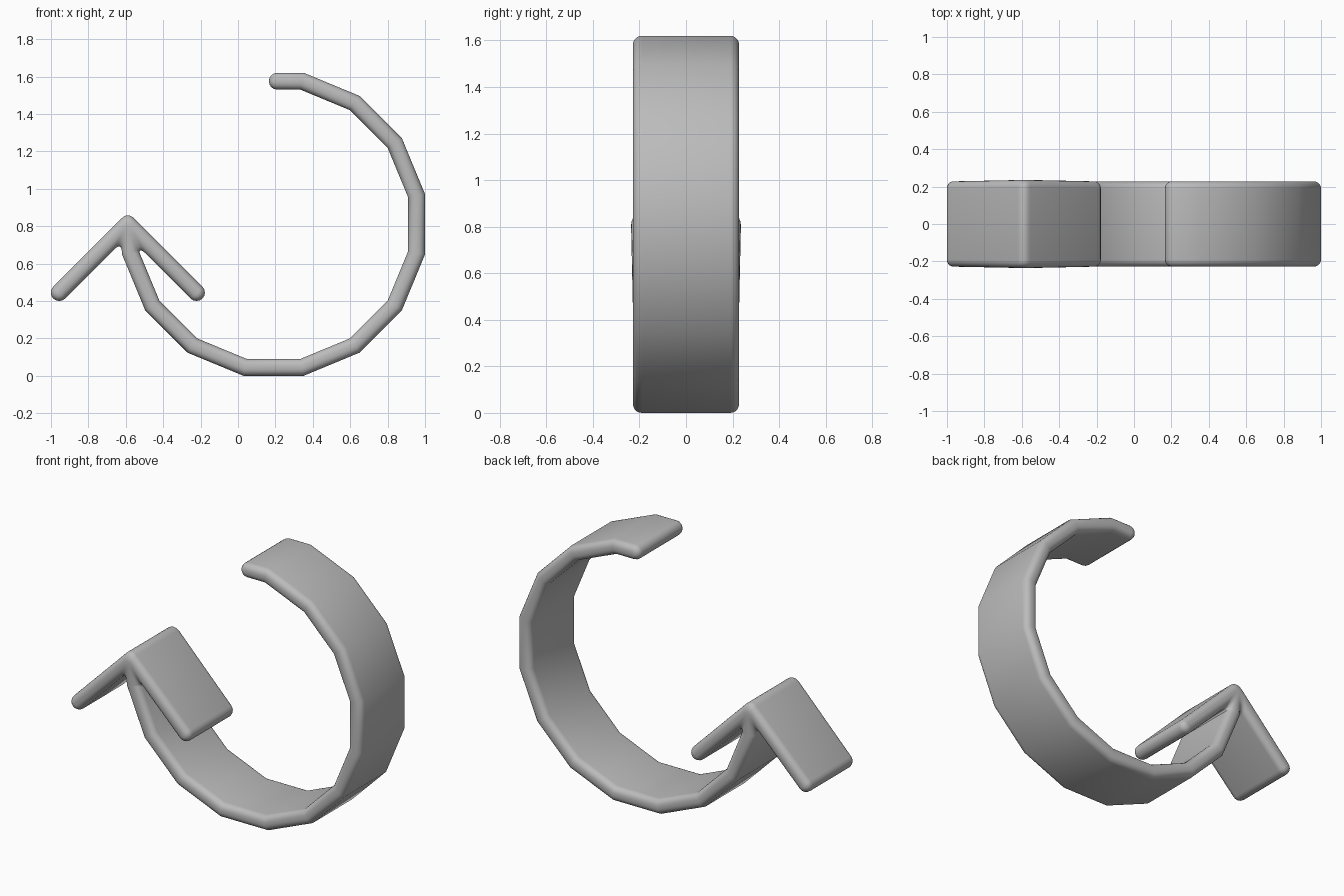
import bpy, bmesh, math
from mathutils import Vector

cube = bpy.data.objects.get("Cube")
if cube:
    bpy.data.objects.remove(cube, do_unlink=True)

HALF = 0.045        # half thickness of the band
WIDTH = 0.228       # half width of the band
EDGE = 0.038        # rounding of the long edges
CENTRE = Vector((0.19, 0.81))
RADIUS = 0.78

# Centre lines: a sixteen-sided hoop ending in a two-armed arrow head
joint = Vector((-0.589, 0.812))
arms = [joint + Vector((s * 0.367, -0.367)) for s in (-1, 1)]
hoop = [Vector((0.21, 1.575))]
for i in range(12):
    a = math.radians(78.75 - 22.5 * i)
    hoop.append(CENTRE + RADIUS * Vector((math.cos(a), math.sin(a))))
hoop.append(Vector((-0.575, 0.66)))
walk = hoop + [joint, arms[0], joint, arms[1], joint] + hoop[:0:-1]
tips = (hoop[0], *arms)


def outline(h):
    """Closed outline at distance h from the centre lines, rounded at tips and joint."""
    pts = []
    for i, p in enumerate(walk):
        d1 = (p - walk[i - 1]).normalized()
        d2 = (walk[(i + 1) % len(walk)] - p).normalized()
        n1, n2 = Vector((-d1.y, d1.x)), Vector((-d2.y, d2.x))
        if p in tips:
            for k in range(9):
                t = math.pi * k / 8
                pts.append(p + h * (math.cos(t) * n1 + math.sin(t) * d1))
            continue
        corner = p + (n1 + n2) * h / (1 + n1.dot(n2))
        if p == joint:
            start, end = corner - 0.05 * d1, corner + 0.05 * d2
            for k in range(7):
                t = k / 6
                pts.append(start.lerp(corner, t).lerp(corner.lerp(end, t), t))
        else:
            pts.append(corner)
    return pts


# Loft the outlines from front to back with rounded long edges
bm = bmesh.new()
loops = []
angles = [math.pi / 2 * k / 5 for k in range(6)]
sections = [(-1, a) for a in reversed(angles)] + [(1, a) for a in angles]
for side, a in sections:
    loop = []
    for p in outline(HALF - EDGE + EDGE * math.cos(a)):
        bulge = 0.008 * math.exp(-(p - joint).length_squared / 0.012)
        y = side * (WIDTH - EDGE + EDGE * math.sin(a) + bulge)
        loop.append(bm.verts.new((p.x, y, p.y)))
    loops.append(loop)
for one, two in zip(loops, loops[1:]):
    for i in range(len(one)):
        bm.faces.new((one[i - 1], one[i], two[i], two[i - 1]))
bm.faces.new(loops[0])
bm.faces.new(loops[-1])
bmesh.ops.recalc_face_normals(bm, faces=bm.faces)
mesh = bpy.data.meshes.new("curved_arrow_band")
bm.to_mesh(mesh)
bm.free()

# Plain grey finish
grey = bpy.data.materials.new("plain grey")
grey.use_nodes = True
colour = (0.5, 0.5, 0.5, 1)
grey.diffuse_color = colour
grey.node_tree.nodes["Principled BSDF"].inputs["Base Color"].default_value = colour
mesh.materials.append(grey)

band = bpy.data.objects.new("curved_arrow_band", mesh)
bpy.context.collection.objects.link(band)
bpy.ops.object.select_all(action='DESELECT')
band.select_set(True)
bpy.context.view_layer.objects.active = band
bpy.ops.object.shade_smooth_by_angle(angle=math.radians(45))
